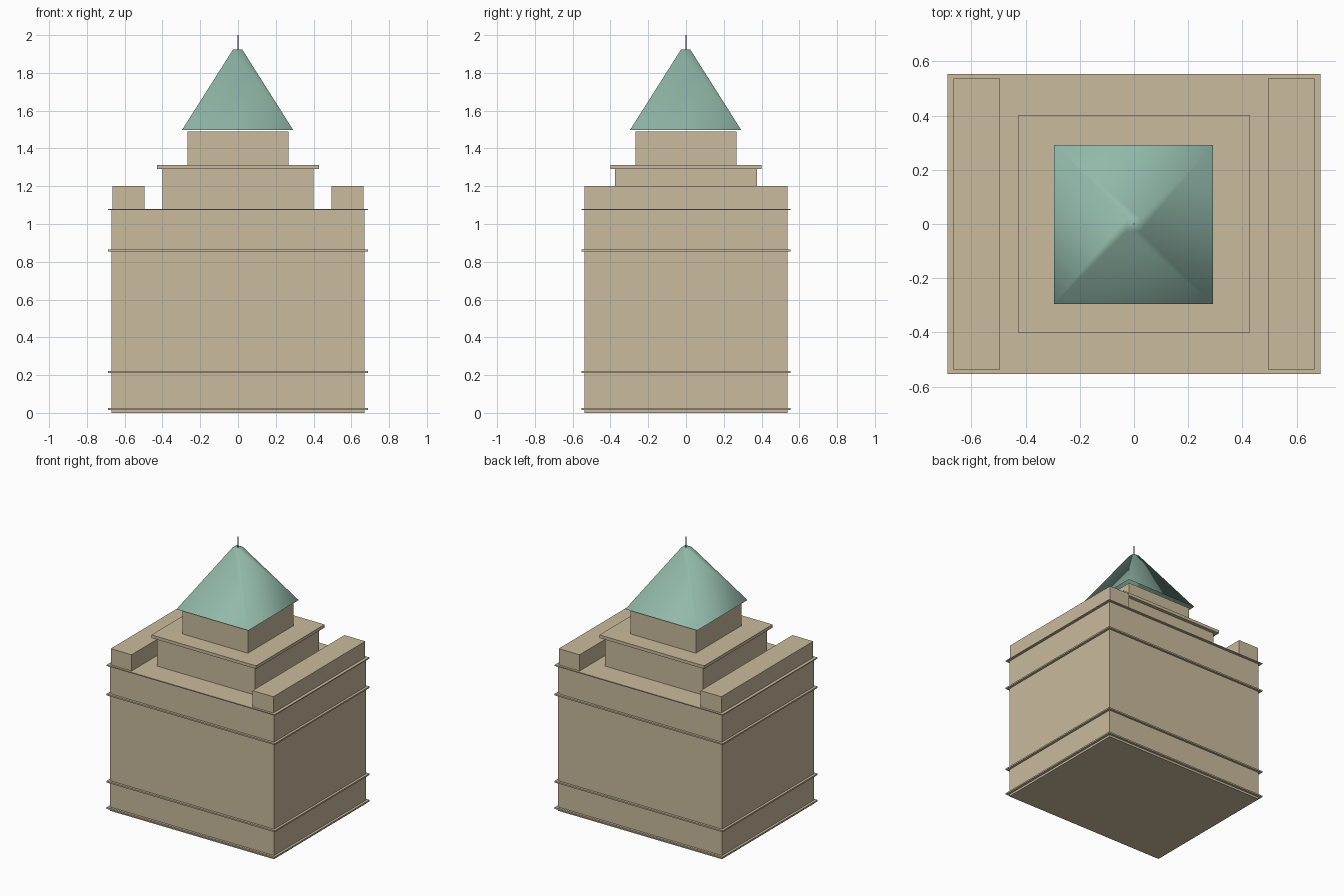
import bpy
import math

old = bpy.data.objects.get("Cube")
if old:
    bpy.data.objects.remove(old, do_unlink=True)


def make_material(name, colour):
    mat = bpy.data.materials.new(name)
    mat.use_nodes = True
    mat.diffuse_color = colour
    mat.node_tree.nodes["Principled BSDF"].inputs["Base Color"].default_value = colour
    return mat


stone = make_material("sandstone", (0.59, 0.495, 0.34, 1))
copper = make_material("green copper", (0.29, 0.485, 0.405, 1))
iron = make_material("dark iron", (0.12, 0.12, 0.12, 1))


def finish(name, mat):
    obj = bpy.context.object
    obj.name = name
    obj.data.materials.append(mat)
    bpy.ops.object.transform_apply(location=False, rotation=True, scale=True)
    return obj


def block(name, half_x, half_y, bottom, top, x=0):
    """Stone box given by half widths and its lower and upper height."""
    bpy.ops.mesh.primitive_cube_add(size=2, location=(x, 0, (bottom + top) / 2))
    bpy.context.object.scale = (half_x, half_y, (top - bottom) / 2)
    return finish(name, stone)


# Main building and the thin string courses around it
block("main_block", 0.67, 0.537, 0, 1.076)
courses = {"base": (0.016, 0.027), "lower": (0.211, 0.222),
           "upper": (0.855, 0.866), "terrace": (1.073, 1.08)}
for label, (bottom, top) in courses.items():
    block(label + "_course", 0.688, 0.554, bottom, top)

# Parapets along both sides of the terrace
for side, sign in (("left", 1), ("right", -1)):
    block(side + "_parapet", 0.085, 0.537, 1.08, 1.2, x=0.58 * sign)

# Stepped upper storeys
block("upper_storey", 0.40, 0.375, 1.08, 1.29)
block("cornice", 0.428, 0.40, 1.29, 1.313)
block("tower", 0.268, 0.268, 1.313, 1.49)

# Square roof, open underneath, with softly blended hips
bpy.ops.mesh.primitive_cone_add(
    vertices=4, radius1=0.294 * math.sqrt(2), radius2=0.025 * math.sqrt(2),
    depth=0.425, end_fill_type='NGON', location=(-0.002, -0.002, 1.7105),
    rotation=(0, 0, math.pi / 4))
roof = finish("roof", copper)
underside = min(roof.data.polygons, key=lambda p: p.normal.z).index
bpy.ops.object.mode_set(mode='EDIT')
bpy.ops.mesh.select_mode(type='FACE')
bpy.ops.mesh.select_all(action='DESELECT')
bpy.ops.object.mode_set(mode='OBJECT')
roof.data.polygons[underside].select = True
bpy.ops.object.mode_set(mode='EDIT')
bpy.ops.mesh.delete(type='ONLY_FACE')
bpy.ops.object.mode_set(mode='OBJECT')
bpy.ops.object.shade_smooth()

# Thin spire on the roof
bpy.ops.mesh.primitive_cylinder_add(vertices=8, radius=0.003, depth=0.08,
                                    location=(0, 0, 1.96))
finish("spire", iron)
